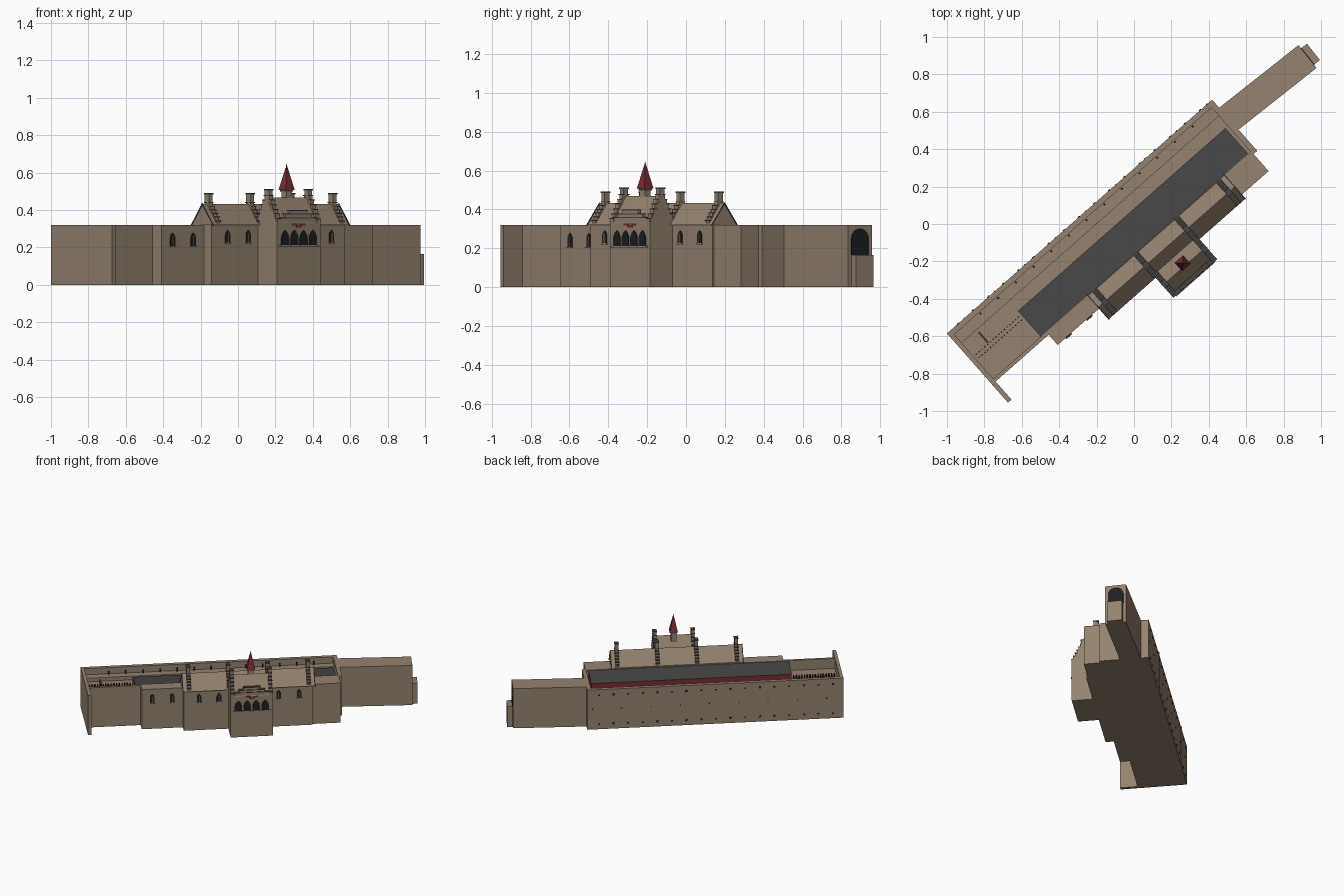
import bpy, bmesh, math
from mathutils import Matrix

if "Cube" in bpy.data.objects:
    bpy.data.objects.remove(bpy.data.objects["Cube"])


def material(name, rgb):
    m = bpy.data.materials.new(name)
    m.diffuse_color = (*rgb, 1)
    m.use_nodes = True
    m.node_tree.nodes["Principled BSDF"].inputs["Base Color"].default_value = m.diffuse_color
    return m


STONE = material("tan stone", (0.30, 0.225, 0.16))
SLATE = material("dark slate", (0.06, 0.06, 0.06))
RED = material("deep red", (0.19, 0.025, 0.03))
GLASS = material("black opening", (0.012, 0.013, 0.016))

# Local frames: u runs along the building, v runs towards its front
MAIN = Matrix.Translation((-1, -0.585, 0)) @ Matrix.Rotation(math.radians(41.4), 4, 'Z')
WING = Matrix.Translation((0.512, 0.567, 0)) @ Matrix.Rotation(math.radians(38.3), 4, 'Z')


def prisms(name, items, mat, frame=MAIN):
    """items: (profile, axis, lo, hi); the profile is (v, z) for axis u, (u, z) for axis v"""
    bm = bmesh.new()
    for pts, axis, lo, hi in items:
        rings = []
        for k in (lo, hi):
            rings.append([bm.verts.new((k, -a, z) if axis == 'u' else (a, -k, z)) for a, z in pts])
        n = len(pts)
        bm.faces.new(rings[0])
        bm.faces.new(rings[1][::-1])
        for i in range(n):
            j = (i + 1) % n
            bm.faces.new((rings[0][i], rings[1][i], rings[1][j], rings[0][j]))
    bmesh.ops.recalc_face_normals(bm, faces=bm.faces)
    me = bpy.data.meshes.new(name)
    bm.to_mesh(me)
    bm.free()
    me.materials.append(mat)
    ob = bpy.data.objects.new(name, me)
    ob.matrix_world = frame
    bpy.context.collection.objects.link(ob)
    return ob


def bx(u0, u1, v0, v1, z0, z1):
    return ([(v0, z0), (v1, z0), (v1, z1), (v0, z1)], 'u', u0, u1)


def box(name, dims, mat=STONE, frame=MAIN):
    return prisms(name, [bx(*dims)], mat, frame)


def arch(c, w, z0, z1, pointed=True, n=5):
    """Arch outline centred on c"""
    r = w / 2
    spring = z1 - (w * 0.87 if pointed else r)
    pts = [(c - r, z0), (c + r, z0)]
    if pointed:
        right = [(c - r + w * math.cos(t), spring + w * math.sin(t))
                 for t in [math.pi / 3 * i / n for i in range(n + 1)]]
        return pts + right + [(2 * c - a, z) for a, z in right[-2::-1]]
    return pts + [(c + r * math.cos(math.pi * i / 12), spring + r * math.sin(math.pi * i / 12))
                  for i in range(13)]


# Courtyard block: floor, ring of walls, walkway, spur wall
L, W, TOP = 1.89, 0.365, 0.32
box("courtyard_floor", (0, L, 0, W, 0, 0.24))
box("back_wall", (0, L, 0, 0.03, 0, TOP))
box("back_walkway", (0.025, L - 0.03, 0.03, 0.09, 0.2, 0.27))
box("front_wall", (0, L, 0.345, W, 0, TOP))
box("end_wall", (L - 0.03, L, 0, W, 0, TOP))
box("spur_wall", (0, 0.025, 0, 0.494, 0, TOP))

# Lean-to roof: slate on top, red fascia on the sides
roof = prisms("long_roof", [([(0.161, 0.24), (0.345, 0.24), (0.345, 0.316), (0.161, 0.296)],
                             'u', 0.364, 1.843)], RED)
roof.data.materials.append(SLATE)
for f in roof.data.polygons:
    f.material_index = 1 if f.normal.z > 0.7 else 0

# Courtyard fittings
prisms("walkway_lamps", [bx(u, u + 0.01, 0.034, 0.044, 0.27, 0.295)
                         for u in [0.2 + 0.126 * i for i in range(13)]], GLASS)
prisms("railing_posts", [bx(u, u + 0.009, v, v + 0.005, 0.24, 0.265)
                         for v in (0.185, 0.208) for u in [0.04 + 0.02 * i for i in range(16)]], GLASS)
box("red_bench", (0.127, 0.137, 0.106, 0.183, 0.24, 0.262), RED)

# Back wall: shallow piers and rows of small vents
prisms("back_piers", [bx(u - 0.004, u + 0.004, -0.006, 0.01, 0, TOP) for u in (0.3, 1.41)], STONE)
prisms("back_vents", [bx(u, u + 0.014, -0.004, 0.01, z, z + 0.012)
                      for z in (0.035, 0.27) for u in [0.07 + 0.108 * i for i in range(17)]], GLASS)
prisms("middle_vents", [bx(u, u + 0.008, -0.003, 0.01, 0.16, 0.168)
                        for u in [0.12 + 0.216 * i for i in range(9)]], GLASS)

# Front blocks
box("left_block", (0.403, 0.72, 0.3455, 0.438, 0, TOP))
box("right_block", (1.64, 1.864, 0.3455, 0.486, 0, TOP))
box("hall_walls", (0.706, 1.655, 0.3455, 0.499, 0, 0.325))
box("porch_walls", (1.035, 1.345, 0.48, 0.654, 0, 0.33))


# Pitched roofs
def gable_roof(name, u0, u1, c, h, z0, z1):
    prisms(name, [([(c - h, z0), (c + h, z0), (c, z1)], 'u', u0, u1)], STONE)


gable_roof("hall_roof", 0.70, 1.672, 0.43, 0.085, 0.32, 0.432)
gable_roof("porch_roof", 1.035, 1.345, 0.57, 0.085, 0.33, 0.468)
# Dark verges along the hall roof ends
for u in (0.697, 1.669):
    prisms("roof_verge", [([(0.43, 0.436), (0.43 + s * 0.088, 0.322), (0.43 + s * 0.088, 0.314),
                            (0.43, 0.426)], 'u', u, u + 0.006) for s in (-1, 1)], SLATE)


# Crow-stepped parapet with slate caps and a chimney on its peak
def stepped_gable(name, u, c, h, z0, z1, chimney_top):
    n, t = 6, 0.013
    steps, caps = [], []
    for i in range(n):
        w = h * (1 - i / (n + 0.6))
        lo = z0 + (z1 - z0) * i / n
        hi = z0 + (z1 - z0) * (i + 1) / n
        steps.append(bx(u - t, u + t, c - w, c + w, lo, hi))
        for s in (-1, 1):
            v = sorted((c + s * (w + 0.003), c + s * (w - h / (n + 0.6))))
            caps.append(bx(u - t - 0.002, u + t + 0.002, v[0], v[1], hi, hi + 0.005))
    prisms(name + "_steps", steps, STONE)
    prisms(name + "_caps", caps, SLATE)
    box(name + "_chimney", (u - 0.013, u + 0.013, c - 0.017, c + 0.017, z1, chimney_top - 0.005))
    box(name + "_chimney_cap", (u - 0.016, u + 0.016, c - 0.02, c + 0.02,
                                chimney_top - 0.008, chimney_top), SLATE)


for u in (0.745, 1.04, 1.33, 1.628):
    stepped_gable("hall_gable", u, 0.43, 0.078, 0.32, 0.437, 0.492)
for u in (1.049, 1.331):
    stepped_gable("porch_gable", u, 0.57, 0.085, 0.325, 0.475, 0.512)

# Stepped front parapet of the porch
front, front_caps = [], []
for i, w in enumerate((0.125, 0.095, 0.06)):
    z = 0.335 + i * 0.02
    front.append(bx(1.19 - w, 1.19 + w, 0.636, 0.653, z - 0.02, z + 0.02))
    front_caps.append(bx(1.19 - w - 0.003, 1.19 + w + 0.003, 0.633, 0.657, z + 0.02, z + 0.025))
prisms("porch_parapet", front, STONE)
prisms("porch_parapet_caps", front_caps, SLATE)
prisms("porch_emblem", [bx(1.19 + a, 1.19 + b, 0.65, 0.658, z, z + 0.01)
                        for a, b, z in ((-0.045, -0.008, 0.318), (0.008, 0.045, 0.318),
                                        (-0.02, 0.02, 0.306))], RED)

# Spire on the porch
U, V = 1.193, 0.552
box("spire_base", (U - 0.02, U + 0.02, V - 0.02, V + 0.02, 0.43, 0.505))
box("spire_cornice", (U - 0.025, U + 0.025, V - 0.025, V + 0.025, 0.498, 0.508), SLATE)
for name, r, r2, z0, z1 in (("spire_roof", 0.043, 0.006, 0.508, 0.625),
                            ("spire_finial", 0.005, 0.001, 0.62, 0.648)):
    bpy.ops.mesh.primitive_cone_add(vertices=4, radius1=r, radius2=r2, depth=z1 - z0)
    ob = bpy.context.object
    ob.name = name
    ob.matrix_world = MAIN @ Matrix.Translation((U, -V, (z0 + z1) / 2)) @ Matrix.Rotation(math.pi / 4, 4, 'Z')
    ob.data.materials.append(RED)


# Pointed windows with a thin mullion and a sill
def window(u, v, z0, z1, w=0.034):
    prisms("window", [(arch(u, w, z0, z1), 'v', v - 0.002, v + 0.004)], GLASS)
    box("window_mullion", (u - 0.002, u + 0.002, v, v + 0.006, z0, z1 - 0.015))
    box("window_sill", (u - 0.021, u + 0.021, v, v + 0.008, z0 - 0.006, z0))


for u in (0.48, 0.627):
    window(u, 0.438, 0.207, 0.278)
for u in (0.819, 0.966, 1.407, 1.558):
    window(u, 0.499, 0.226, 0.292)
for i in range(4):
    c = 1.19 + (i - 1.5) * 0.066
    prisms("porch_arch", [(arch(c, 0.054, 0.212, 0.292), 'v', 0.65, 0.659)], GLASS)
box("porch_sill", (1.05, 1.33, 0.65, 0.663, 0.204, 0.212))

# Angled wing with an arched doorway above a low end block
box("wing", (-0.015, 0.53, -0.078, 0.078, 0, TOP), STONE, WING)
box("wing_end_block", (0.52, 0.57, -0.056, 0.056, 0, 0.165), STONE, WING)
prisms("wing_arch", [(arch(0, 0.116, 0.165, 0.302, False), 'u', 0.525, 0.533)], GLASS, WING)
